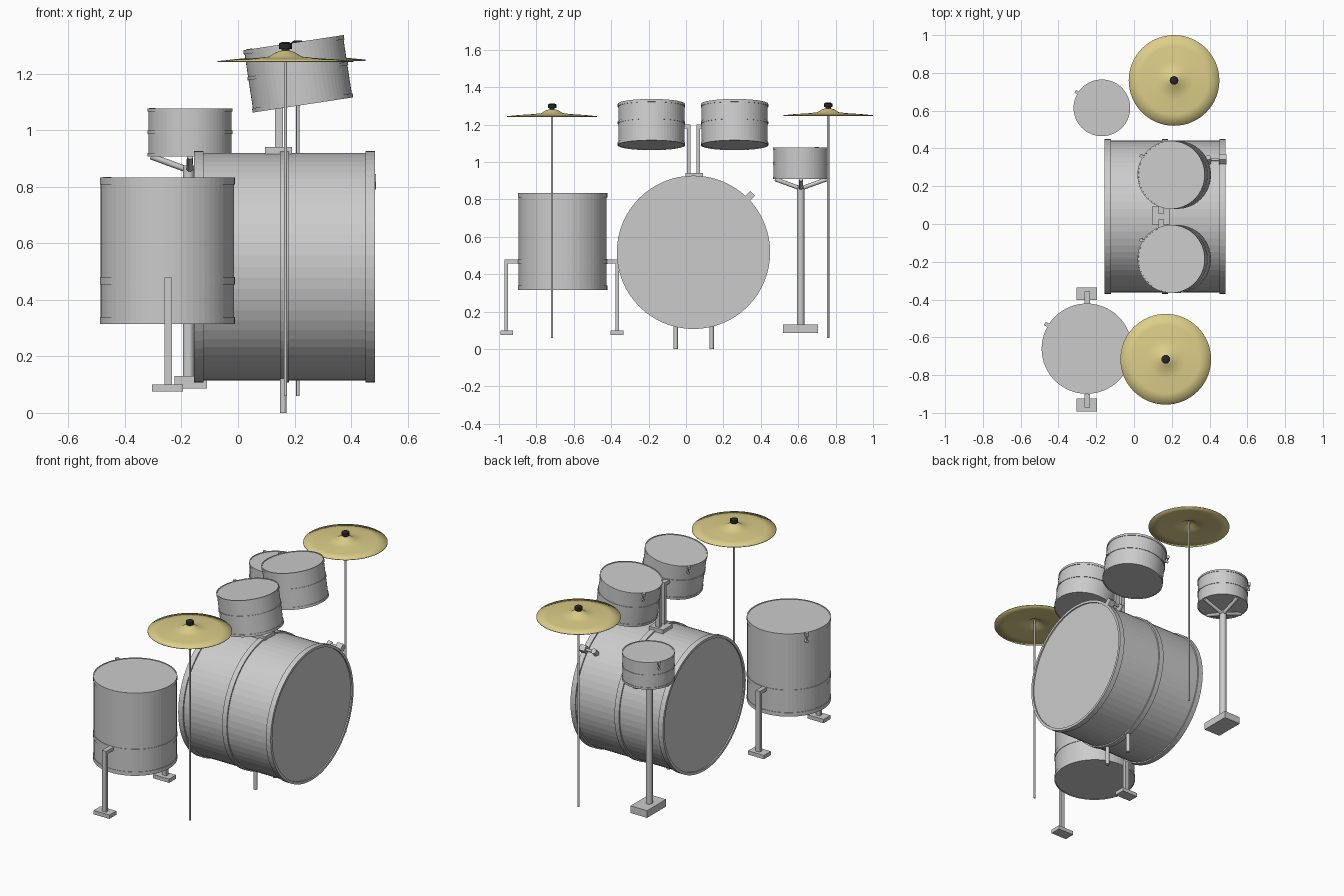
import bpy
import math
from mathutils import Matrix, Vector

if "Cube" in bpy.data.objects:
    bpy.data.objects.remove(bpy.data.objects["Cube"])


def add_mesh(name, verts, faces, mat=None):
    me = bpy.data.meshes.new(name)
    me.from_pydata(verts, [], faces)
    me.update()
    ob = bpy.data.objects.new(name, me)
    bpy.context.collection.objects.link(ob)
    if mat:
        me.materials.append(mat)
    return ob


def lathe(name, profile, n=48, matrix=Matrix(), mat=None, smooth=False):
    """Spin (radius, height) points around z and cap both ends."""
    verts, faces = [], []
    for r, z in profile:
        for i in range(n):
            a = 2 * math.pi * i / n
            verts.append(matrix @ Vector((r * math.cos(a), r * math.sin(a), z)))
    for k in range(len(profile) - 1):
        for i in range(n):
            j = (i + 1) % n
            faces.append((k * n + i, k * n + j, (k + 1) * n + j, (k + 1) * n + i))
    faces.append(tuple(reversed(range(n))))
    top = (len(profile) - 1) * n
    faces.append(tuple(range(top, top + n)))
    ob = add_mesh(name, verts, faces, mat)
    if smooth:
        for p in ob.data.polygons:
            p.use_smooth = len(p.vertices) == 4
    return ob


def box(name, centre, size, matrix=Matrix()):
    verts = [matrix @ Vector([c + s * d / 2 for c, s, d in zip(centre, size, (x, y, z))])
             for x in (-1, 1) for y in (-1, 1) for z in (-1, 1)]
    faces = [(0, 1, 3, 2), (4, 6, 7, 5), (0, 4, 5, 1), (2, 3, 7, 6), (0, 2, 6, 4), (1, 5, 7, 3)]
    return add_mesh(name, verts, faces)


def rod(name, a, b, r, n=12, matrix=Matrix(), mat=None):
    a, b = Vector(a), Vector(b)
    d = b - a
    m = matrix @ Matrix.Translation(a) @ d.to_track_quat('Z', 'Y').to_matrix().to_4x4()
    return lathe(name, [(r, 0), (r, d.length)], n, m, mat, smooth=True)


def drum(name, matrix, r, h, hoop, ring_z, ring_w, lip, lug_angle, lug):
    """Drum centred on its local z axis: shell, hoops, band and one lug."""
    s, t, b = h / 2, lip, r - lip
    lathe(name + "_shell", [
        (r - 2 * t, -s + t), (r - 2 * t, -s), (r, -s), (r, -s + hoop), (b, -s + hoop),
        (b, ring_z - ring_w / 2), (r, ring_z - ring_w / 2),
        (r, ring_z + ring_w / 2), (b, ring_z + ring_w / 2),
        (b, s - hoop), (r, s - hoop), (r, s), (r - 2 * t, s), (r - 2 * t, s - t)],
        64, matrix)
    # tension lug: clamp at the hoop, thin rod, lower bead
    m = matrix @ Matrix.Rotation(lug_angle, 4, 'Z')
    box(name + "_lug_clamp", (r + lug * .4, 0, s - lug * .4), (lug, lug * .9, lug), m)
    rod(name + "_lug_rod", (r + lug * .4, 0, s - lug * 2.4), (r + lug * .4, 0, s), lug * .2, 8, m)
    rod(name + "_lug_bead", (b, 0, s - lug * 2.3), (r + lug * .8, 0, s - lug * 2.3), lug * .4, 10, m)


def at(x, y, z):
    return Matrix.Translation((x, y, z))


brass = bpy.data.materials.new("brass")
brass.diffuse_color = (0.72, 0.62, 0.25, 1)
brass.use_nodes = True
brass.node_tree.nodes["Principled BSDF"].inputs["Base Color"].default_value = brass.diffuse_color
black = bpy.data.materials.new("black")
black.diffuse_color = (0.02, 0.02, 0.02, 1)
black.use_nodes = True
black.node_tree.nodes["Principled BSDF"].inputs["Base Color"].default_value = black.diffuse_color

# bass drum lying along x
drum("bass_drum", at(.165, .04, .517) @ Matrix.Rotation(math.pi / 2, 4, 'Y'),
     .41, .64, .033, 0, .032, .008, math.radians(135), .04)
for y in (-.055, .137):
    rod("bass_leg", (.16, y, 0), (.16, y, .135), .012)

# tom mount and the two tilted toms
box("tom_mount_plate", (.143, .044, .928), (.095, .095, .025))
for side, tom_y in ((-1, -.185), (1, .26)):
    y = .04 + side * .025
    box("tom_post", (.145, y, 1.065), (.028, .02, .27))
    box("tom_arm", (.145, y + side * .02, 1.19), (.028, .06, .022))
    drum("tom", at(.213, tom_y, 1.2) @ Matrix.Rotation(math.radians(-8.6), 4, 'Y'),
         .18, .223, .015, .01, .012, .003, math.radians(148), .018)

# floor tom with two footed legs
drum("floor_tom", at(-.25, -.66, .574), .239, .518, .024, -.106, .026, .003,
     math.radians(149), .022)
for side in (-1, 1):
    y = -.664 + side * .297
    box("floor_tom_leg", (-.247, y, .28), (.028, .02, .4))
    box("floor_tom_arm", (-.247, y - side * .026, .469), (.028, .072, .022))
    box("floor_tom_foot", (-.25, y + side * -.002, .088), (.11, .068, .024))

# snare on a pedestal with four cradle arms
drum("snare", at(-.17, .615, .993), .15, .17, .012, 0, .012, .003, math.radians(148), .018)
rod("snare_post", (-.175, .613, .12), (-.175, .613, .875), .02, 16)
box("snare_base", (-.168, .613, .108), (.115, .187, .045))
for k in range(4):
    c, s = round(math.cos(k * math.pi / 2)), round(math.sin(k * math.pi / 2))
    rod("snare_cradle_arm", (-.172, .614, .858), (-.17 + c * .138, .615 + s * .138, .908), .011)

# cymbals with thin stands and wing nuts
for x, y, z in ((.168, -.716, 1.245), (.212, .76, 1.25)):
    lathe("cymbal", [(.01, .03), (.03, .024), (.055, .009), (.1, .004), (.18, .0), (.24, -.004),
                     (.24, .0), (.18, .006), (.1, .011), (.057, .016), (.034, .031), (.01, .038)],
          64, at(x, y, z), brass, smooth=True)
    rod("cymbal_stand", (x, y, .06), (x, y, z + .04), .006)
    lathe("cymbal_nut", [(.014, .036), (.014, .043), (.023, .043), (.023, .062), (.012, .068)],
          16, at(x, y, z), black)
